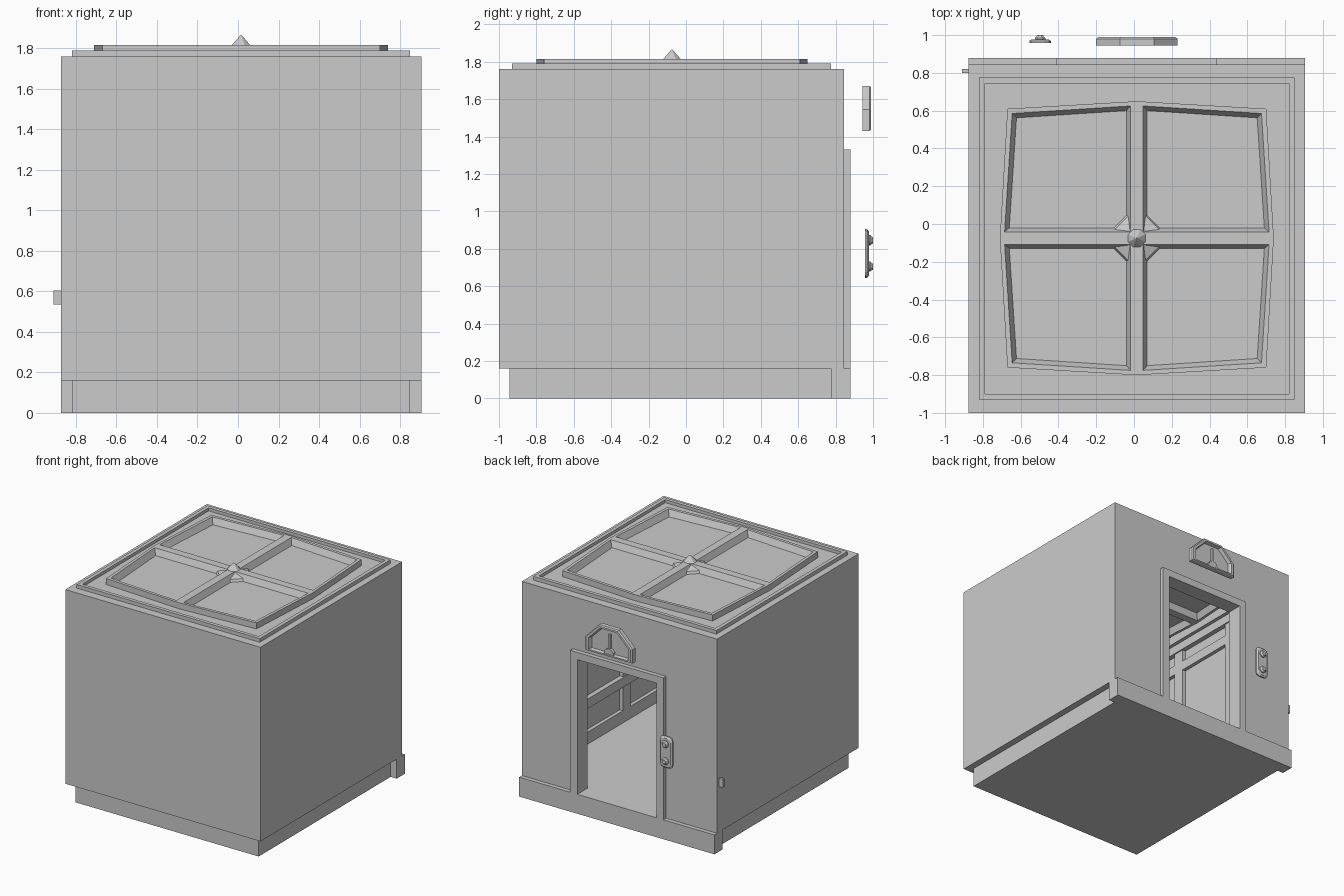
import bpy, bmesh, math

if "Cube" in bpy.data.objects:
    bpy.data.objects.remove(bpy.data.objects["Cube"])

CX, CY = 0.015, -0.075          # centre of the cabin plan


def finish(name, bm):
    bmesh.ops.recalc_face_normals(bm, faces=bm.faces[:])
    me = bpy.data.meshes.new(name)
    bm.to_mesh(me)
    bm.free()
    ob = bpy.data.objects.new(name, me)
    bpy.context.collection.objects.link(ob)
    return ob


def loft(name, loops, ring=False):
    """Skin equal-length loops; cap both ends, or join last to first as a ring."""
    bm = bmesh.new()
    vs = [[bm.verts.new(p) for p in lp] for lp in loops]
    n = len(vs[0])
    pairs = list(zip(vs, vs[1:])) + ([(vs[-1], vs[0])] if ring else [])
    for a, b in pairs:
        for i in range(n):
            j = (i + 1) % n
            bm.faces.new((a[i], a[j], b[j], b[i]))
    if not ring:
        bm.faces.new(vs[0][::-1])
        bm.faces.new(vs[-1])
    return finish(name, bm)


def flat(pts, z):
    return [(x, y, z) for x, y in pts]


def upright(pts, y):
    return [(x, y, z) for x, z in pts]


def rect(x0, x1, y0, y1):
    return [(x0, y0), (x1, y0), (x1, y1), (x0, y1)]


def box(name, x0, x1, y0, y1, z0, z1):
    r = rect(x0, x1, y0, y1)
    return loft(name, [flat(r, z0), flat(r, z1)])


def ngon(cx, cy, r, n=8):
    return [(cx + r * math.cos(2 * math.pi * (i + .5) / n),
             cy + r * math.sin(2 * math.pi * (i + .5) / n)) for i in range(n)]


# Base, rear sill and outer walls
box("base", -0.82, 0.85, -0.945, 0.775, 0, 0.16)
box("rear_sill", -0.875, 0.905, 0.775, 0.88, 0, 0.16)
box("left_wall", -0.875, -0.82, -1, 0.845, 0.16, 1.76)
box("right_wall", 0.85, 0.905, -1, 0.845, 0.16, 1.76)
box("front_wall", -0.82, 0.85, -1, -0.93, 0.16, 1.76)


# Rear wall and door frame share an arch-shaped profile around the opening
def portal(x0, x1, top):
    return [(x0, .16), (x0, top), (x1, top), (x1, .16),
            (0.375, .16), (0.375, 1.27), (-0.345, 1.27), (-0.345, .16)]


for name, prof, y0, y1 in (("rear_wall", portal(-0.82, 0.85, 1.76), 0.75, 0.845),
                           ("door_frame", portal(-0.41, 0.44, 1.33), 0.845, 0.88)):
    loft(name, [upright(prof, y0), upright(prof, y1)])

# Roof slab with raised rim
box("roof_slab", -0.82, 0.85, -0.93, 0.775, 1.72, 1.765)
ro, ri = rect(-0.82, 0.85, -0.93, 0.775), rect(-0.79, 0.82, -0.90, 0.745)
loft("roof_rim", [flat(ro, 1.755), flat(ro, 1.79), flat(ri, 1.79), flat(ri, 1.755)], ring=True)

# Four-pane bowed skylight frame, above the roof and repeated on the ceiling
for side, zb, zt in (("roof", 1.765, 1.815), ("ceiling", 1.72, 1.67)):
    for sx in (1, -1):
        for sy in (1, -1):
            def q(pts):
                return [(CX + sx * x, CY + sy * y) for x, y in pts]
            outer = q([(0, 0), (.725, 0), (.685, .685), (0, .725)])
            top = q([(.033, .033), (.70, .033), (.66, .66), (.033, .70)])
            low = q([(.055, .055), (.675, .055), (.637, .637), (.055, .675)])
            loft(side + "_skylight_frame",
                 [flat(outer, zb), flat(outer, zt), flat(top, zt), flat(low, zb)], ring=True)
    # Central boss and pointed finial
    d = 1 if side == "roof" else -1
    loft(side + "_boss", [flat(ngon(CX, CY, r), z) for r, z in
                          ((.135, zb), (.125, zb + d * .02), (.05, zb + d * .045))])
    loft(side + "_finial", [flat(ngon(CX, CY, r), z) for r, z in
                            ((.05, zt - d * .01), (.05, zt), (.003, zt + d * .05))])

# Interior panelling: rails and stiles on both side walls and the front wall
RAILS = ((.16, .26, .03), (.46, .54, .04), (1.40, 1.48, .03), (1.58, 1.65, .04), (1.65, 1.72, .07))
for z0, z1, t in RAILS:
    box("left_rail", -0.82, -0.82 + t, -0.93, 0.75, z0, z1)
    box("right_rail", 0.85 - t, 0.85, -0.93, 0.75, z0, z1)
    box("front_rail", -0.82, 0.85, -0.93, -0.93 + t, z0, z1)
for y in (-0.88, -0.4, 0.22, 0.70):
    box("left_stile", -0.82, -0.79, y - .05, y + .05, .16, 1.72)
    box("right_stile", 0.82, 0.85, y - .05, y + .05, .16, 1.72)
for x in (-0.77, -0.29, 0.32, 0.80):
    box("front_stile", x - .05, x + .05, -0.93, -0.90, .16, 1.72)


# Fan-shaped indicator above the door
def fan(s):
    h = [(.215, 0), (.215, .115), (.09, .24)]
    pts = h + [(-x, z) for x, z in reversed(h)]
    return [(CX + x * s, 1.53 + (z - .1) * s) for x, z in pts]


loft("indicator_frame", [upright(fan(s), y) for s, y in
                         ((1, .945), (1, .98), (.95, .99), (.84, .99), (.78, .96), (.78, .945))], ring=True)
loft("indicator_plate", [upright(fan(.8), .946), upright(fan(.8), .962)])
box("indicator_needle", CX - .008, CX + .008, .96, .98, 1.45, 1.61)
hub = [(CX + .045 * math.cos(math.pi * i / 6), 1.45 + .045 * math.sin(math.pi * i / 6)) for i in range(7)]
loft("indicator_hub", [upright(hub, .96), upright(hub, .985)])


# Call panel with two buttons beside the door
def plate(w, h, c):
    p = [(w, h - c), (w - c * .3, h - c * .3), (w - c, h)]
    p += [(-x, z) for x, z in reversed(p)]
    p += [(-x, -z) for x, z in p]
    return [(-0.4975 + x, .775 + z) for x, z in p]


loft("call_panel", [upright(plate(w, h, .03), y) for w, h, y in
                    ((.057, .13, .957), (.057, .13, .968), (.045, .118, .978))])
for z in (.705, .845):
    loft("call_button", [upright(ngon(-0.4975, z, r), y) for r, y in
                         ((.03, .976), (.03, .985), (.022, .992), (.018, 1.0))])

# Small catch on the left wall
box("side_catch", -0.91, -0.875, 0.80, 0.82, 0.535, 0.605)
